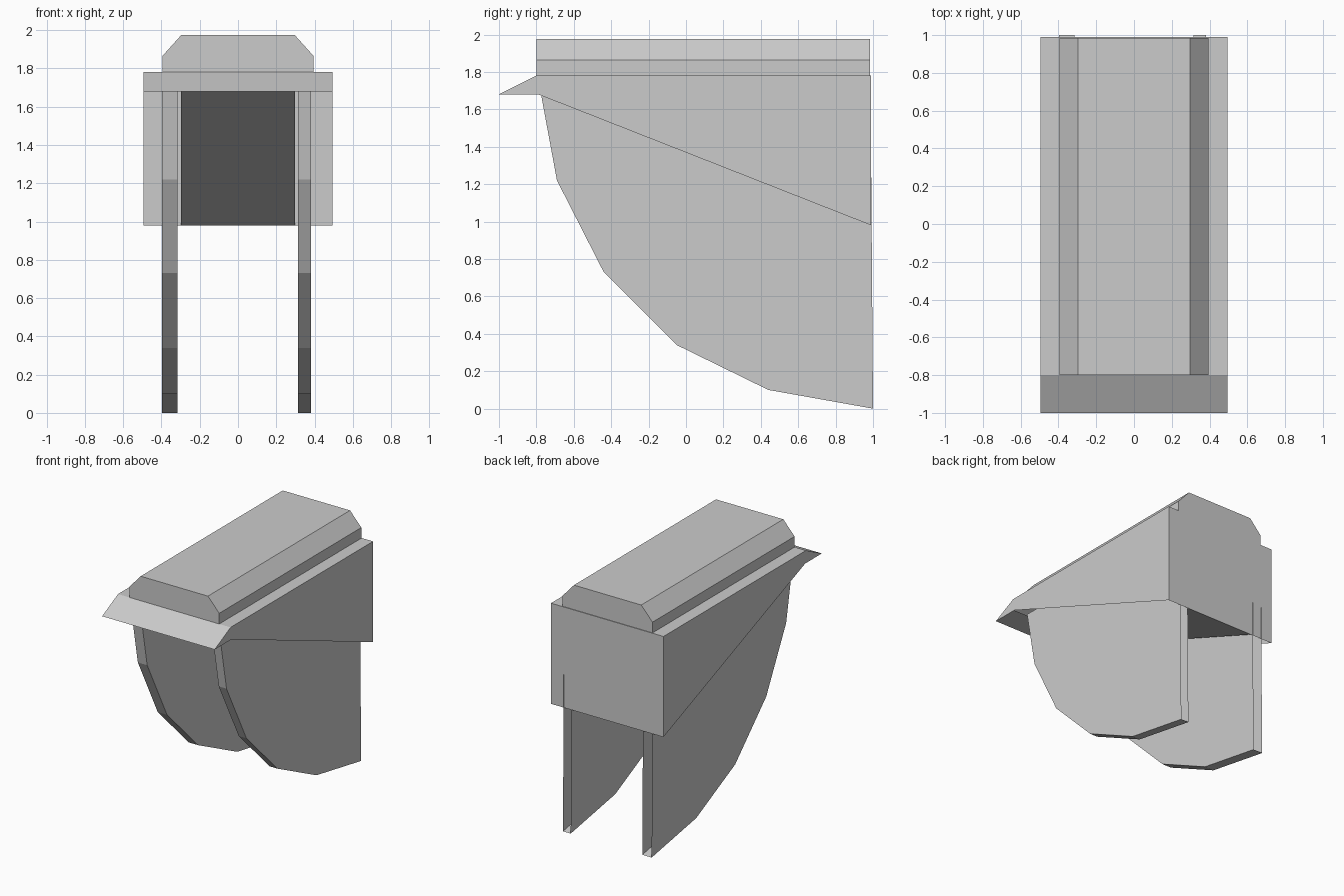
import bpy
import math
from mathutils import Matrix

if "Cube" in bpy.data.objects:
    bpy.data.objects.remove(bpy.data.objects["Cube"])


def extrude(name, profile, lo, hi, skip=(), caps=True):
    """Extrude a counter-clockwise (y, z) profile along x; skip = open edges."""
    n = len(profile)
    verts = [(x, y, z) for x in (lo, hi) for y, z in profile]
    faces = [(i, (i + 1) % n, (i + 1) % n + n, i + n)
             for i in range(n) if i not in skip]
    if caps:
        faces += [tuple(range(n, 2 * n)), tuple(reversed(range(n)))]
    mesh = bpy.data.meshes.new(name)
    mesh.from_pydata(verts, [], faces)
    mesh.update()
    obj = bpy.data.objects.new(name, mesh)
    bpy.context.collection.objects.link(obj)
    return obj


# Wedge-shaped body shell with a front lip, open along its sloped underside
body = [(-1, 1.68), (-0.79, 1.68), (0.99, 0.98), (0.99, 1.78), (-0.8, 1.78)]
extrude("body_shell", body, -0.495, 0.495, skip=(1,))

# Sloped floor panel between the brackets
extrude("floor_panel", [(-0.79, 1.68), (0.99, 0.98)], -0.298, 0.298,
        skip=(1,), caps=False)

# Chamfered top housing, profile drawn in x and z, then turned to run along y
top = [(-0.395, 1.78), (0.395, 1.78), (0.395, 1.865),
       (0.296, 1.975), (-0.296, 1.975), (-0.395, 1.865)]
housing = extrude("top_housing", top, -0.985, 0.8, skip=(0,))
housing.data.transform(Matrix.Rotation(math.radians(-90), 4, 'Z'))

# Two curved hollow brackets, open at the top and back
curve = [(-0.775, 1.68), (-0.69, 1.22), (-0.44, 0.73), (-0.05, 0.34),
         (0.44, 0.10), (1.0, 0.0), (0.987, 1.68)]
for name, lo, hi in (("left_bracket", -0.398, -0.316),
                     ("right_bracket", 0.314, 0.382)):
    extrude(name, curve, lo, hi, skip=(5, 6))
